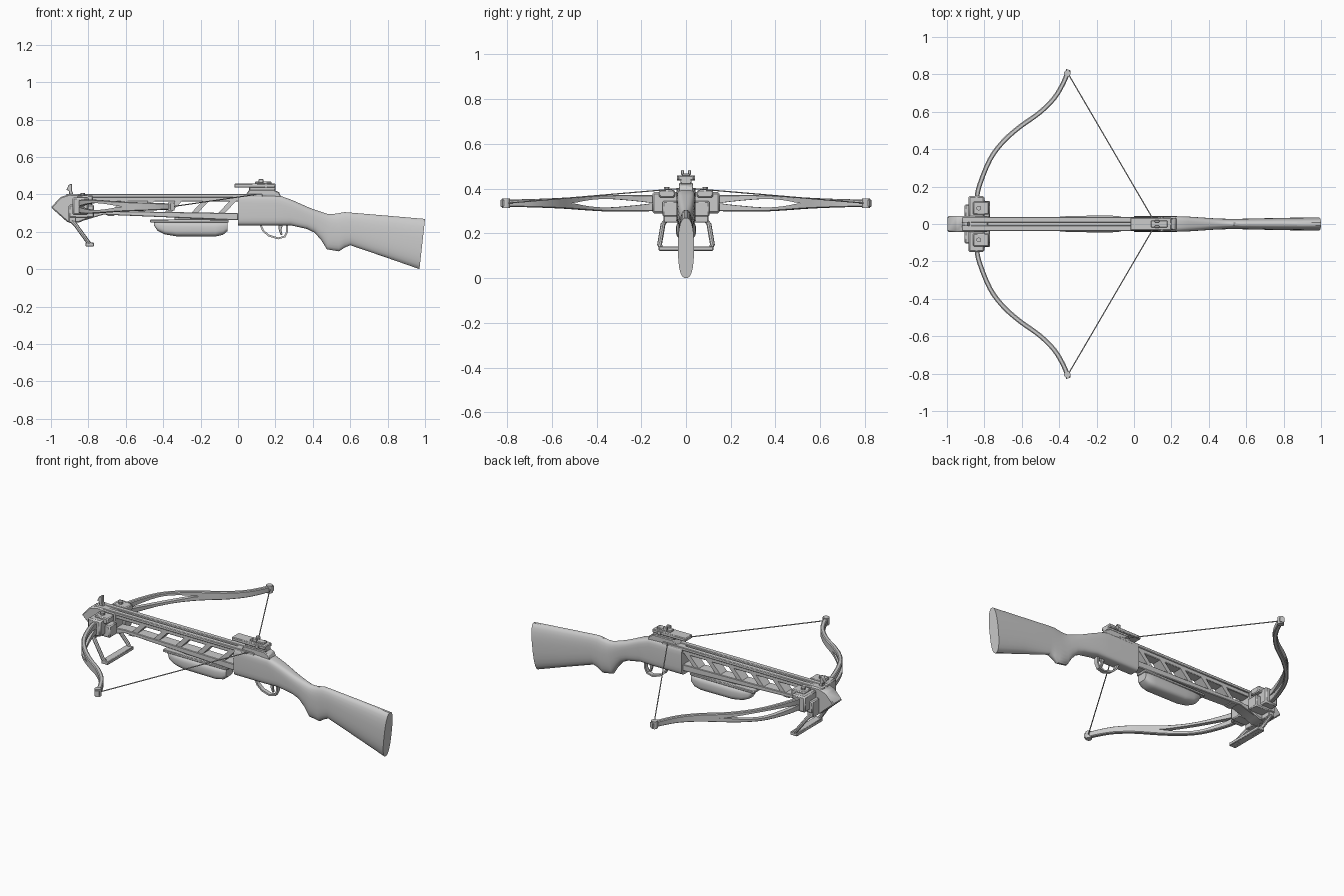
import bpy, bmesh
from math import cos, sin, pi, copysign
from mathutils import Vector

if "Cube" in bpy.data.objects:
    bpy.data.objects.remove(bpy.data.objects["Cube"])


def finish(name, verts, faces, bevel=0.0, segs=1):
    me = bpy.data.meshes.new(name)
    me.from_pydata([tuple(v) for v in verts], [], faces)
    bm = bmesh.new()
    bm.from_mesh(me)
    bmesh.ops.recalc_face_normals(bm, faces=bm.faces)
    bm.to_mesh(me)
    bm.free()
    ob = bpy.data.objects.new(name, me)
    bpy.context.collection.objects.link(ob)
    if bevel:
        m = ob.modifiers.new("bevel", 'BEVEL')
        m.width, m.segments, m.limit_method = bevel, segs, 'ANGLE'
    bpy.ops.object.select_all(action='DESELECT')
    ob.select_set(True)
    bpy.context.view_layer.objects.active = ob
    bpy.ops.object.shade_smooth_by_angle(angle=0.6)
    return ob


def plate(name, prof, y0, y1, bevel=0.0):
    """Side profile (x, z) extruded from y0 to y1."""
    n = len(prof)
    verts = [(x, y, z) for y in (y0, y1) for x, z in prof]
    faces = [tuple(range(n)), tuple(range(n, 2 * n))]
    faces += [(i, (i + 1) % n, n + (i + 1) % n, n + i) for i in range(n)]
    return finish(name, verts, faces, bevel)


def box(name, x0, x1, y0, y1, z0, z1, bevel=0.003):
    return plate(name, [(x0, z0), (x1, z0), (x1, z1), (x0, z1)], y0, y1, bevel)


def loft(name, rings, closed=False, bevel=0.0):
    """Skin between rings with equal point counts."""
    n, m = len(rings[0]), len(rings)
    verts = [p for r in rings for p in r]
    faces = []
    for k in range(m if closed else m - 1):
        a, b = k * n, ((k + 1) % m) * n
        faces += [(a + i, a + (i + 1) % n, b + (i + 1) % n, b + i) for i in range(n)]
    if not closed:
        faces += [tuple(range(n)), tuple(range((m - 1) * n, m * n))]
    return finish(name, verts, faces, bevel)


def section(xt, zt, xb, zb, w, p, n=24):
    """Rounded upright section from top point to bottom point."""
    ring = []
    for i in range(n):
        a = 2 * pi * (i + 0.5) / n
        c, s = [copysign(abs(f) ** p, f) for f in (cos(a), sin(a))]
        t = 0.5 + 0.5 * s
        ring.append((xb + (xt - xb) * t, w * c, zb + (zt - zb) * t))
    return ring


def tube(name, pts, r, n=8, closed=False):
    pts = [Vector(p) for p in pts]
    rings = []
    for i, p in enumerate(pts):
        a = pts[i - 1] if (i or closed) else p
        b = pts[(i + 1) % len(pts)] if (closed or i < len(pts) - 1) else p
        d = ((p - a).normalized() + (b - p).normalized()).normalized()
        up = Vector((0, 1, 0)) if abs(d.y) < 0.5 and not closed else Vector((0.9, 0, 0.44))
        u = d.cross(up).normalized()
        v = d.cross(u)
        rings.append([p + r * (cos(2 * pi * k / n) * u + sin(2 * pi * k / n) * v) for k in range(n)])
    return loft(name, rings, closed)


def spline(rows, sub=3):
    """Catmull-Rom through rows of values."""
    rows = [Vector(r) for r in rows]
    out = []
    for i in range(len(rows) - 1):
        p0, p1, p2 = rows[max(i - 1, 0)], rows[i], rows[i + 1]
        p3 = rows[min(i + 2, len(rows) - 1)]
        for k in range(sub):
            t = k / sub
            out.append(0.5 * (2 * p1 + (p2 - p0) * t + (2 * p0 - 5 * p1 + 4 * p2 - p3) * t * t
                              + (3 * p1 - p0 - 3 * p2 + p3) * t ** 3))
    return out + [rows[-1]]


# Receiver, grip and butt in one loft
loft("stock", [section(*s) for s in (
    (0, .40, 0, .235, .042, .4), (.22, .395, .20, .235, .042, .4),
    (.29, .37, .28, .235, .040, .5), (.38, .33, .37, .215, .034, .65),
    (.43, .312, .41, .195, .031, .75), (.48, .296, .445, .155, .029, .8),
    (.51, .296, .475, .106, .028, .8), (.535, .30, .54, .095, .028, .8),
    (.57, .306, .57, .115, .028, .8), (.62, .302, .60, .128, .029, .8),
    (.80, .287, .79, .063, .033, .8), (1.0, .27, .97, 0, .036, .8))])

# Flight rails with bolt groove and truss body
for s in (-1, 1):
    y = sorted((s * .008, s * .037))
    box("flight_rail", -.92, .13, *y, .384, .402)
box("groove_floor", -.92, .13, -.03, .03, .362, .388)
plate("lower_rail", [(-.86, .25), (-.72, .292), (0, .262), (0, .300), (-.72, .312), (-.86, .30)],
      -.033, .033, .003)
for i in range(5):
    x = -.70 + i * .145
    plate("truss_strut", [(x, .285), (x + .035, .285), (x + .115, .37), (x + .08, .37)], -.03, .03)

# Foregrip
loft("foregrip", [section(x, t, x, b, w, .65) for x, t, b, w in (
    (-.45, .256, .235, .02), (-.43, .256, .205, .033), (-.39, .256, .186, .04),
    (-.33, .256, .176, .044), (-.12, .256, .175, .045), (-.08, .256, .184, .042),
    (-.055, .254, .205, .034))])
box("foregrip_flange", -.47, -.05, -.036, .036, .25, .265)
box("foregrip_mount", -.34, -.08, -.015, .015, .255, .285)

# Nose block and front hook
plate("nose_block", [(-1, .33), (-.95, .386), (-.90, .402), (-.78, .395), (-.78, .28),
                     (-.85, .25), (-.91, .25)], -.042, .042, .006)
plate("front_hook", [(-.90, .39), (-.875, .39), (-.888, .42), (-.888, .458), (-.905, .452),
                     (-.918, .425), (-.905, .42)], -.012, .012, .002)

# Foot stirrup
tube("stirrup", [(-.89, -.09, .258), (-.87, -.103, .24), (-.805, -.118, .15), (-.79, -.11, .13),
                 (-.79, .11, .13), (-.805, .118, .15), (-.87, .103, .24), (-.89, .09, .258)],
     .011, 8, closed=True)
box("stirrup_tread", -.815, -.77, -.122, .122, .122, .142)

# Limb: x, y, outer half height, slit half height
limb = spline([(-.845, .06, .032, 0), (-.84, .14, .035, 0), (-.825, .21, .037, .008),
               (-.77, .345, .037, .019), (-.70, .44, .032, .014), (-.61, .52, .026, 0),
               (-.505, .595, .022, 0), (-.425, .675, .019, 0), (-.375, .76, .017, 0),
               (-.35, .825, .016, 0)])
for s in (-1, 1):
    for half in (1, -1):
        rings = []
        for i, (x, y, h, g) in enumerate(limb):
            a, b = limb[max(i - 1, 0)], limb[min(i + 1, len(limb) - 1)]
            d = Vector((b[0] - a[0], b[1] - a[1])).normalized() * .0125
            g = max(g, 0)
            ring = []
            for o, hh in ((-1, g), (1, g), (1, h - .004), (.6, h), (-.6, h), (-1, h - .004)):
                ring.append((x + o * d.y, s * (y - o * d.x), .335 + half * hh))
            rings.append(ring)
        loft("limb", rings)
    # Limb pocket, clamps and bolts
    box("limb_pocket", -.885, -.80, *sorted((s * .035, s * .15)), .29, .385, .008)
    box("limb_clamp", -.905, -.77, *sorted((s * .035, s * .105)), .275, .345, .006)
    box("limb_cap", -.86, -.775, *sorted((s * .05, s * .12)), .36, .395, .005)
    tube("limb_bolt", [(-.83, s * .085, .39), (-.83, s * .085, .408)], .013, 10)
    box("stirrup_bracket", -.905, -.865, *sorted((s * .03, s * .10)), .248, .285, .004)
    # Tip and string
    tube("limb_tip", [(-.357, s * .805, .313), (-.357, s * .805, .357)], .018, 12)
    tube("string", [(-.35, s * .80, .335), (.11, s * .012, .402)], .003, 6)
tube("string_center", [(.11, -.014, .402), (.11, .014, .402)], .004, 6)

# Rear sight
plate("sight_base", [(.04, .395), (.23, .385), (.22, .412), (.19, .425), (.06, .425)], -.032, .032, .004)
box("sight_block", .06, .20, -.025, .025, .42, .445, .004)
box("sight_rail", -.02, .20, -.034, .034, .437, .458, .004)
box("sight_leaf", .09, .18, -.018, .018, .455, .468)
for s in (-1, 1):
    box("sight_ear", .11, .135, *sorted((s * .008, s * .022)), .46, .483)
tube("sight_knob", [(.15, -.04, .447), (.15, .04, .447)], .011, 10)

# Trigger and guard
guard = [(.12, .238), (.135, .205), (.165, .18), (.215, .165), (.25, .175), (.262, .20), (.262, .24)]
rings = []
for i, (x, z) in enumerate(guard):
    a, b = guard[max(i - 1, 0)], guard[min(i + 1, len(guard) - 1)]
    d = Vector((b[0] - a[0], b[1] - a[1])).normalized() * .005
    rings.append([(x + o * d.y, y, z - o * d.x) for o, y in ((-1, -.012), (1, -.012), (1, .012), (-1, .012))])
loft("trigger_guard", rings)
plate("trigger", [(.215, .24), (.24, .24), (.232, .21), (.238, .185), (.228, .183), (.218, .21)],
      -.007, .007, .002)
